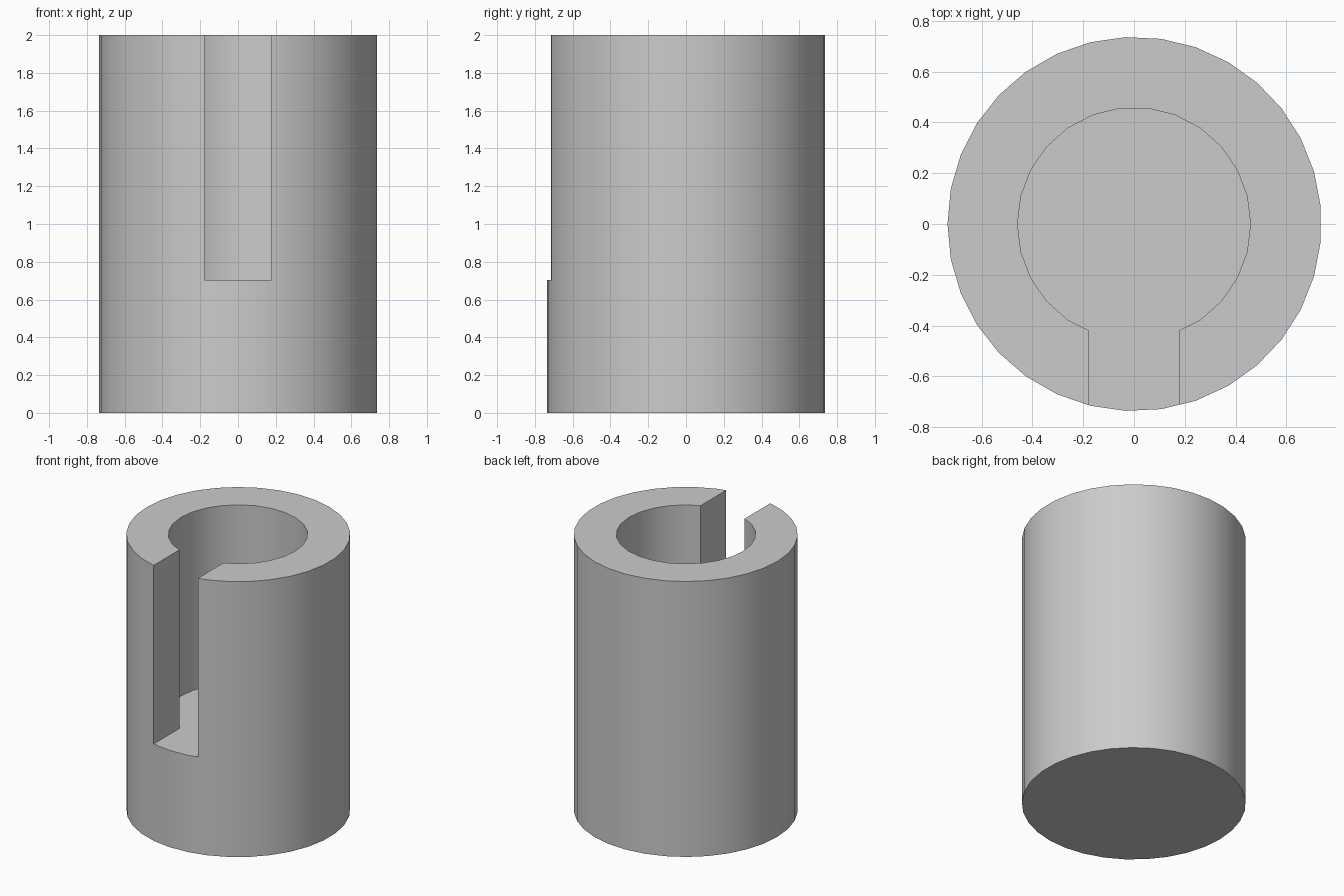
import bpy, bmesh
from math import sin, cos, pi, radians, asin, sqrt

cube = bpy.data.objects.get("Cube")
if cube:
    bpy.data.objects.remove(cube, do_unlink=True)

HEIGHT, FLOOR = 2.0, 0.703
OUTER_R, BORE_R, SLOT_HALF = 0.737, 0.459, 0.177

metal = bpy.data.materials.new("plain grey")
metal.use_nodes = True
grey = (0.6, 0.6, 0.6, 1)
metal.diffuse_color = grey
metal.node_tree.nodes["Principled BSDF"].inputs["Base Color"].default_value = grey


def prism(name, outline, z0, z1):
    """Extrude a flat outline from z0 to z1."""
    bm = bmesh.new()
    base = bm.faces.new([bm.verts.new((x, y, z0)) for x, y in outline])
    top = bmesh.ops.extrude_face_region(bm, geom=[base])["geom"]
    moved = [v for v in top if isinstance(v, bmesh.types.BMVert)]
    bmesh.ops.translate(bm, verts=moved, vec=(0, 0, z1 - z0))
    bmesh.ops.recalc_face_normals(bm, faces=bm.faces)
    mesh = bpy.data.meshes.new(name)
    bm.to_mesh(mesh)
    bm.free()
    mesh.materials.append(metal)
    obj = bpy.data.objects.new(name, mesh)
    bpy.context.collection.objects.link(obj)
    return obj


# Solid cylinder body
SIDES = 33
body = prism("slotted_sleeve",
             [(OUTER_R * cos(pi + 2 * pi * i / SIDES) + 0.002,
               OUTER_R * sin(pi + 2 * pi * i / SIDES)) for i in range(SIDES)],
             0, HEIGHT)

# Keyhole cutter: round bore joined to the slot that opens at the front
BORE_SIDES = 26
bore = [(BORE_R * cos(2 * pi * i / BORE_SIDES), BORE_R * sin(2 * pi * i / BORE_SIDES))
        for i in range(-6, BORE_SIDES - 6)]
arc = [p for p in bore if not (p[1] < 0 and abs(p[0]) < SLOT_HALF)]
neck = -sqrt(BORE_R ** 2 - SLOT_HALF ** 2) + 0.004
slot = [(-SLOT_HALF, neck), (-SLOT_HALF, -1), (SLOT_HALF, -1), (SLOT_HALF, neck)]
cutter = prism("keyhole_cutter", arc + slot, FLOOR, HEIGHT + 0.2)

# Cut the bore and slot, then keep only the finished body
cut = body.modifiers.new("bore and slot", 'BOOLEAN')
cut.operation = 'DIFFERENCE'
cut.solver = 'EXACT'
cut.object = cutter
bpy.ops.object.select_all(action='DESELECT')
body.select_set(True)
bpy.context.view_layer.objects.active = body
bpy.ops.object.modifier_apply(modifier=cut.name)
bpy.data.objects.remove(cutter, do_unlink=True)

# Rounded walls with crisp rims
bpy.ops.object.shade_smooth_by_angle(angle=radians(30))
